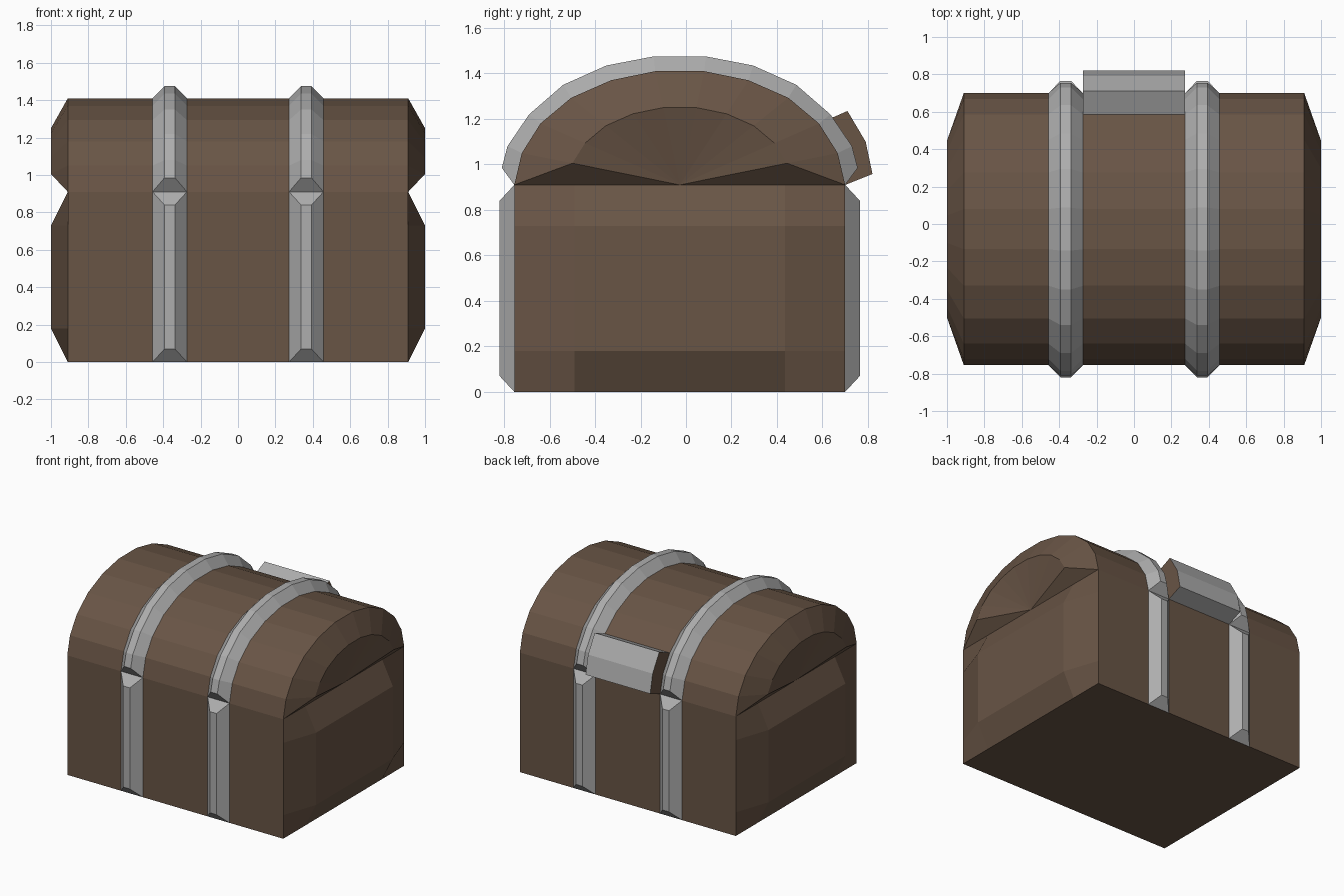
import bpy, bmesh

if "Cube" in bpy.data.objects:
    bpy.data.objects.remove(bpy.data.objects["Cube"])

def material(name, rgb):
    m = bpy.data.materials.new(name)
    m.diffuse_color = (*rgb, 1)
    m.use_nodes = True
    m.node_tree.nodes["Principled BSDF"].inputs["Base Color"].default_value = m.diffuse_color
    return m

WOOD = material("wood", (0.14, 0.09, 0.06))
METAL = material("metal", (0.42, 0.42, 0.42))

def make(name, verts, faces, mats):
    bm = bmesh.new()
    vs = [bm.verts.new(v) for v in verts]
    for f in faces:
        bm.faces.new([vs[i] for i in f])
    bmesh.ops.recalc_face_normals(bm, faces=bm.faces)
    me = bpy.data.meshes.new(name)
    bm.to_mesh(me)
    bm.free()
    ob = bpy.data.objects.new(name, me)
    bpy.context.collection.objects.link(ob)
    for m in mats:
        me.materials.append(m)
    return ob

def two_ended(name, end_pts, end_faces, rim):
    """Body whose right end (x, y, z points) is mirrored and joined along its rim."""
    n = len(end_pts)
    verts = end_pts + [(-x, y, z) for x, y, z in end_pts]
    faces = end_faces + [[i + n for i in f] for f in end_faces]
    for a, b in zip(rim, rim[1:] + rim[:1]):
        faces.append([a, b, b + n, a + n])
    return make(name, verts, faces, [WOOD])

def strap(name, cx, inner, outer):
    """Ridged band: wide along the inner path, narrow along the outer path."""
    verts, faces = [], []
    for (yi, zi), (yo, zo) in zip(inner, outer):
        verts += [(cx - 0.092, yi, zi), (cx - 0.028, yo, zo),
                  (cx + 0.028, yo, zo), (cx + 0.092, yi, zi)]
    n = len(inner)
    for k in range(n - 1):
        for j in range(4):
            a, b = 4 * k + j, 4 * k + (j + 1) % 4
            faces.append([a, b, b + 4, a + 4])
    faces += [[0, 1, 2, 3], [4 * n - 4 + j for j in range(4)]]
    return make(name, verts, faces, [METAL])

# mirror half an arch about the chest's mid plane
CY = -0.0275
def full_arch(half):
    return half + [(2 * CY - y, z) for y, z in reversed(half)]

arch = full_arch([(-0.755, 0.91), (-0.722, 1.05), (-0.64, 1.18),
                  (-0.505, 1.293), (-0.33, 1.37), (-0.135, 1.41)])
band = full_arch([(-0.81, 0.985), (-0.785, 1.08), (-0.69, 1.22),
                  (-0.54, 1.35), (-0.35, 1.435), (-0.142, 1.475)])

# base box with ends that bulge out in the middle
ys, zs = [-0.755, -0.49, 0.435, 0.70], [0, 0.18, 0.73, 0.91]
pts = [(1.0 if 0 < i < 3 and 0 < j < 3 else 0.91, ys[i], zs[j])
       for j in range(4) for i in range(4)]
quads = [[4 * j + i, 4 * j + i + 1, 4 * j + i + 5, 4 * j + i + 4]
         for j in range(3) for i in range(3)]
two_ended("chest_base", pts, quads, [0, 1, 2, 3, 7, 11, 15, 14, 13, 12, 8, 4])

# arched lid: each end rises to a rim, then dishes back to the hinge-line centre
S = 0.68
pts = [(0.91, y, z) for y, z in arch]
pts += [(1.0, CY + (y - CY) * S, 0.91 + (z - 0.91) * S) for y, z in arch[1:-1]]
pts.append((0.91, CY, 0.91))
C = 22
faces = [[0, 1, 12], [0, 12, C], [11, 21, 10], [11, C, 21]]
for i in range(9):
    faces.append([i + 1, i + 2, i + 13, i + 12])
    faces.append([i + 12, i + 13, C])
two_ended("chest_lid", pts, faces, list(range(12)) + [C])

# metal straps over the lid and down the front and back
for side, cx in (("left", -0.365), ("right", 0.365)):
    strap(side + "_lid_strap", cx, arch, band)
    for face, y, out in (("front", -0.755, -0.82), ("back", 0.70, 0.765)):
        strap(f"{side}_{face}_strap", cx, [(y, 0), (y, 0.91)],
              [(out, 0.07), (out, 0.84)])

# clasp between the straps: metal skin, wooden cheeks
prof = [(0.585, 1.18), (0.71, 1.235), (0.79, 1.10), (0.82, 0.958), (0.70, 0.91)]
n = len(prof)
verts = [(x, y, z) for x in (-0.272, 0.272) for y, z in prof]
faces = [[i, (i + 1) % n, (i + 1) % n + n, i + n] for i in range(n)]
faces += [list(range(n)), list(range(n, 2 * n))]
clasp = make("clasp", verts, faces, [METAL, WOOD])
for p in clasp.data.polygons:
    if abs(p.normal.x) > 0.9:
        p.material_index = 1
